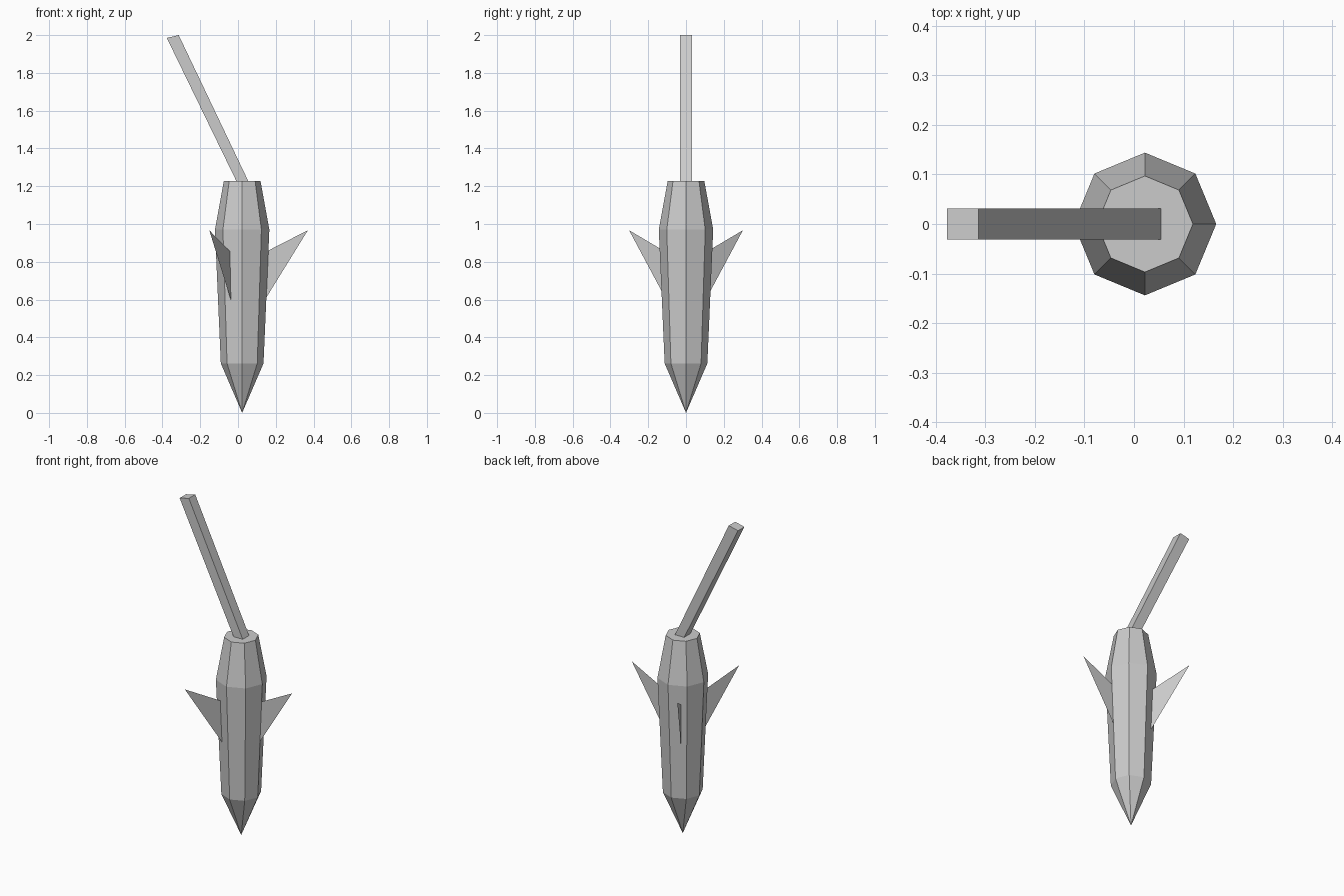
import bpy
from math import cos, sin, pi, radians

if "Cube" in bpy.data.objects:
    bpy.data.objects.remove(bpy.data.objects["Cube"])

AXIS_X = 0.022  # body axis sits slightly off centre


def make_object(name, verts, faces):
    mesh = bpy.data.meshes.new(name)
    mesh.from_pydata(verts, [], faces)
    mesh.update()
    obj = bpy.data.objects.new(name, mesh)
    bpy.context.collection.objects.link(obj)
    return obj


# Body: octagonal lathe with a pointed lower end and a flat top
SIDES = 8
profile = [(0.113, 0.262), (0.144, 0.97), (0.097, 1.228)]
verts = [(AXIS_X, 0, 0)]
for r, z in profile:
    for i in range(SIDES):
        a = 2 * pi * i / SIDES
        verts.append((AXIS_X + r * cos(a), r * sin(a), z))
faces = []
for i in range(SIDES):
    j = (i + 1) % SIDES
    faces.append((0, 1 + j, 1 + i))
    for k in range(len(profile) - 1):
        lo, hi = 1 + k * SIDES, 1 + (k + 1) * SIDES
        faces.append((lo + i, lo + j, hi + j, hi + i))
last = 1 + (len(profile) - 1) * SIDES
faces.append(tuple(range(last, last + SIDES)))
make_object("body", verts, faces)

# Rod: slanted square bar rising from the body top
outline = [(-0.009, 1.228), (0.054, 1.228), (-0.314, 2.0), (-0.377, 1.985)]
W = 0.031
verts = [(x, y, z) for y in (-W, W) for x, z in outline]
faces = [(0, 1, 2, 3), (7, 6, 5, 4)]
faces += [(i, i + 4, (i + 1) % 4 + 4, (i + 1) % 4) for i in range(4)]
make_object("rod", verts, faces)

# Fins: three thin triangular blades around the body
fin = [(0.112, 0.585), (0.348, 0.967), (0.112, 0.846)]
for n in range(3):
    a = radians(120 * n)
    make_object(f"fin_{n + 1}",
                [(AXIS_X + r * cos(a), r * sin(a), z) for r, z in fin],
                [(0, 1, 2)])
